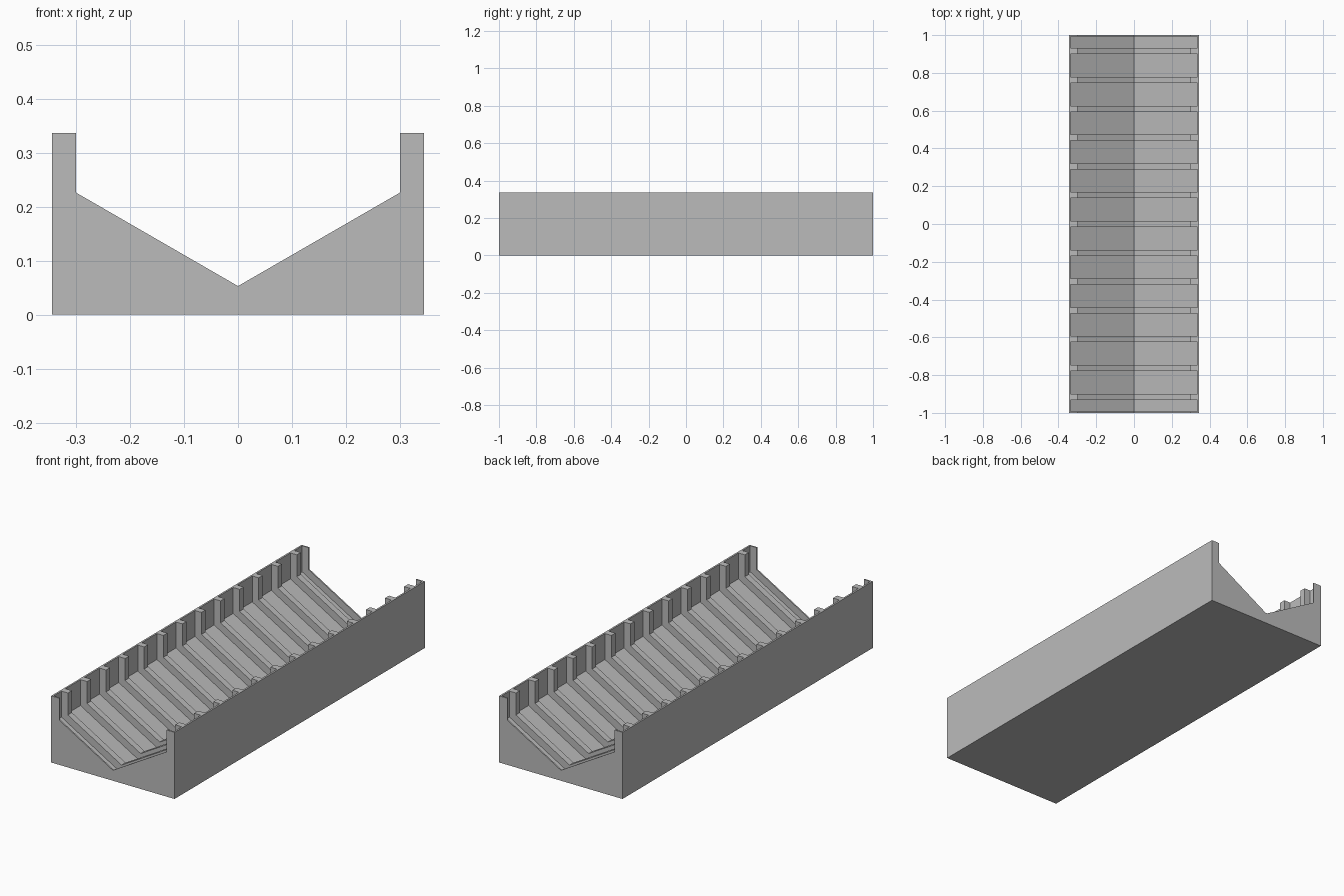
import bpy
import bmesh

cube = bpy.data.objects.get("Cube")
if cube:
    bpy.data.objects.remove(cube, do_unlink=True)

HALF_W, HEIGHT, HALF_L = 0.345, 0.337, 1.0
SLOPE = 0.577
PITCH, RIB = 0.1525, 0.032
END = 0.007          # thickness of the end plates

grey = bpy.data.materials.new("plain_grey")
grey.use_nodes = True
colour = (0.5, 0.5, 0.5, 1)
grey.diffuse_color = colour
grey.node_tree.nodes["Principled BSDF"].inputs["Base Color"].default_value = colour


def vee(half, bottom, top):
    """V floor with upright sides, listed from the right side to the left."""
    edge = bottom + half * SLOPE
    return [(-half, top), (-half, edge), (0, bottom), (half, edge), (half, top)]


def extrude_profiles(name, profile, spans):
    """Extrude one x-z profile along every y span, all in one object."""
    bm = bmesh.new()
    for y0, y1 in spans:
        face = bm.faces.new([bm.verts.new((x, y0, z)) for x, z in profile])
        out = bmesh.ops.extrude_face_region(bm, geom=[face])["geom"]
        moved = [v for v in out if isinstance(v, bmesh.types.BMVert)]
        bmesh.ops.translate(bm, verts=moved, vec=(0, y1 - y0, 0))
    bmesh.ops.recalc_face_normals(bm, faces=bm.faces)
    mesh = bpy.data.meshes.new(name)
    bm.to_mesh(mesh)
    bm.free()
    mesh.materials.append(grey)
    obj = bpy.data.objects.new(name, mesh)
    bpy.context.collection.objects.link(obj)
    return obj


# Solid trough with a V channel along its length
outline = [(-HALF_W, 0), (-HALF_W, HEIGHT)] + vee(0.30, 0.053, HEIGHT)
outline += [(HALF_W, HEIGHT), (HALF_W, 0)]
trough = extrude_profiles("slotted_trough", outline, [(-HALF_L, HALF_L)])

# Deeper pockets between the ribs, with half pockets at the ends
ribs = [k * PITCH for k in range(-6, 7)]
starts = [-HALF_L + END] + [y + RIB / 2 for y in ribs]
stops = [y - RIB / 2 for y in ribs] + [HALF_L - END]
cutter = extrude_profiles("pocket_cutter", vee(0.336, 0.012, HEIGHT + 0.1),
                          list(zip(starts, stops)))
cutter.hide_render = True

cut = trough.modifiers.new("pockets", "BOOLEAN")
cut.operation = "DIFFERENCE"
cut.solver = "EXACT"
cut.object = cutter

# Bake the cut and drop the cutter
graph = bpy.context.evaluated_depsgraph_get()
result = bpy.data.meshes.new_from_object(trough.evaluated_get(graph))
trough.modifiers.clear()
trough.data = result
bpy.data.objects.remove(cutter, do_unlink=True)
